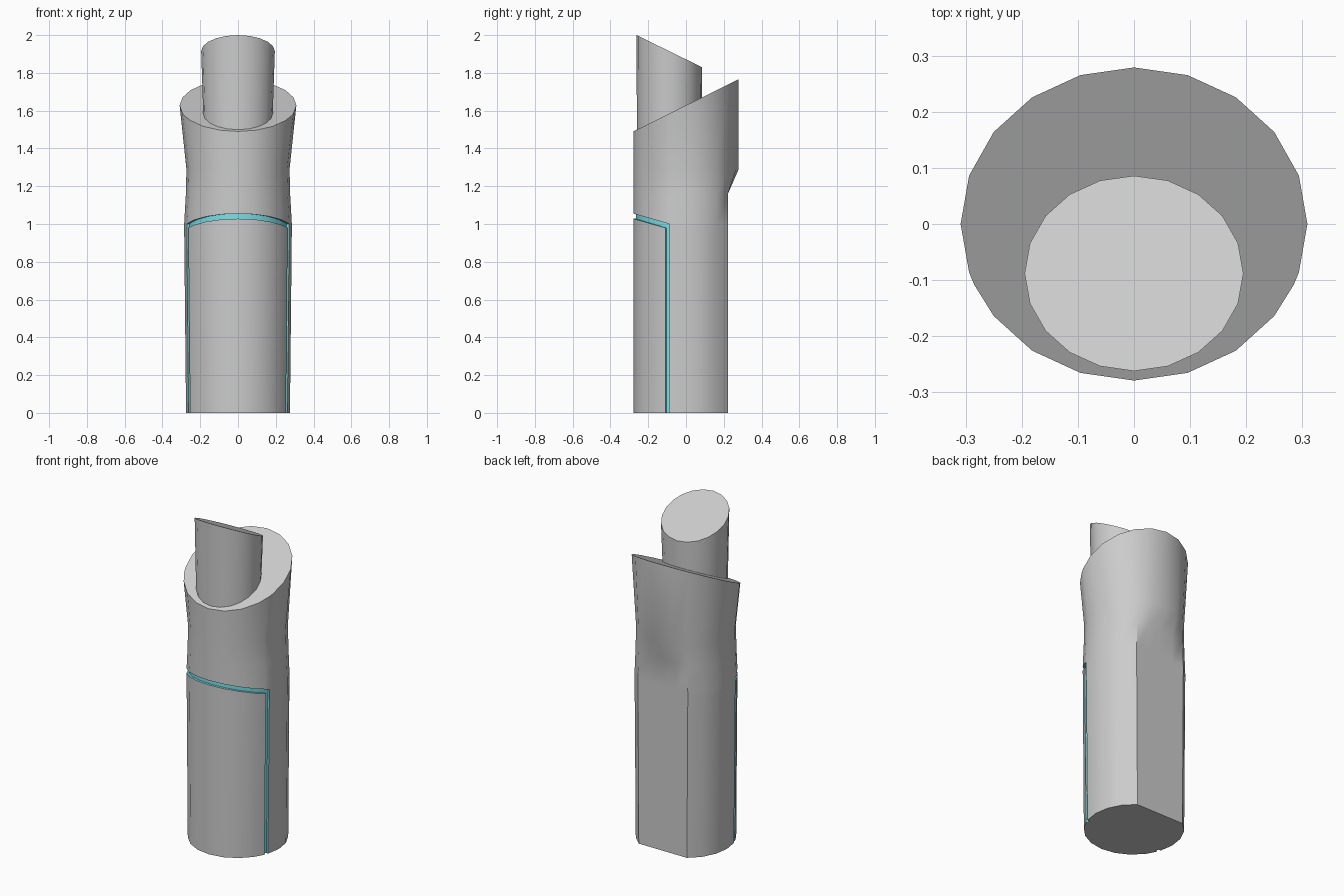
import bpy, bmesh, math

if "Cube" in bpy.data.objects:
    bpy.data.objects.remove(bpy.data.objects["Cube"])

RY = 0.279          # body depth radius
FLAT_Y = 0.222      # flat back plane


def mat(name, rgb):
    m = bpy.data.materials.new(name)
    m.diffuse_color = (*rgb, 1)
    m.use_nodes = True
    m.node_tree.nodes["Principled BSDF"].inputs["Base Color"].default_value = m.diffuse_color
    return m


def finish(bm, name, mats=()):
    bmesh.ops.recalc_face_normals(bm, faces=bm.faces)
    me = bpy.data.meshes.new(name)
    bm.to_mesh(me)
    bm.free()
    for m in mats:
        me.materials.append(m)
    ob = bpy.data.objects.new(name, me)
    bpy.context.collection.objects.link(ob)
    bpy.ops.object.select_all(action='DESELECT')
    ob.select_set(True)
    bpy.context.view_layer.objects.active = ob
    bpy.ops.object.shade_smooth_by_angle(angle=math.radians(35))
    return ob


def shoulder(y):    # slanted top of the body
    return 1.49 + 0.495 * (y + RY)


def seam(y):        # slanted upper edge of the front panel
    return 1.055 - 0.285 * (min(y, -0.086) + RY)


# Body: rings of (x radius, height as a function of y, flat back?)
rows = [(0.275, lambda y: 0.0, True),
        (0.285, lambda y: seam(y) - 0.027, True),
        (0.285, seam, True),
        (0.276, lambda y: 1.16, True),
        (0.273, lambda y: 1.29, False),
        (0.309, shoulder, False)]
angles = sorted([18.0 * k for k in range(-9, 11)] + [-67.2, 67.2])
n = len(angles)
bm = bmesh.new()
cache = {}


def vert(r, c, inner=False):
    key = (r, c % n, inner)
    if key not in cache:
        rx, height, flat = rows[r]
        a = math.radians(angles[c % n])
        x, y = rx * math.sin(a), -RY * math.cos(a)
        z = height(y)
        if flat:
            y = min(y, FLAT_Y)
        s = 0.95 if inner else 1.0
        cache[key] = bm.verts.new((x * s, y * s, z))
    return cache[key]


def is_groove(r, c):
    a0, a1 = angles[c % n], angles[(c + 1) % n]
    if a1 < a0:
        return False
    mid = abs(a0 + a1) / 2
    return (r == 1 and mid < 72) or (r == 0 and 67.2 < mid < 72)


for r in range(len(rows) - 1):
    for c in range(n):
        g = is_groove(r, c)
        corners = [(r, c), (r, c + 1), (r + 1, c + 1), (r + 1, c)]
        f = bm.faces.new([vert(*p, g) for p in corners])
        if not g:
            continue
        # Groove floor and the walls towards the neighbouring skin
        f.material_index = 1
        for i, (dr, dc) in enumerate([(-1, 0), (0, 1), (1, 0), (0, -1)]):
            if r + dr >= 0 and not is_groove(r + dr, c + dc):
                p, q = corners[i], corners[(i + 1) % 4]
                w = bm.faces.new([vert(*p), vert(*q), vert(*q, True), vert(*p, True)])
                w.material_index = 1

# Bottom and slanted top caps
for test in (lambda v: v.co.z < 1e-5, lambda v: v.co.z > 1.4):
    edges = [e for e in bm.edges if e.is_boundary and all(test(v) for v in e.verts)]
    bmesh.ops.edgeloop_fill(bm, edges=edges)
finish(bm, "body", [mat("grey", (0.8, 0.8, 0.8)), mat("teal", (0.2, 0.75, 0.8))])

# Mouthpiece: slanted tube rising from the shoulder
bm = bmesh.new()
rings = []
for rx, ry, height in [(0.184, 0.172, shoulder),
                       (0.195, 0.174, lambda y: 2.0 - 0.49 * (y + 0.262))]:
    ring = []
    for k in range(20):
        a = math.radians(18 * k)
        y = -0.088 - ry * math.cos(a)
        ring.append(bm.verts.new((rx * math.sin(a), y, height(y))))
    rings.append(ring)
for k in range(20):
    j = (k + 1) % 20
    bm.faces.new([rings[0][k], rings[0][j], rings[1][j], rings[1][k]])
bm.faces.new(rings[1])
finish(bm, "mouthpiece")
